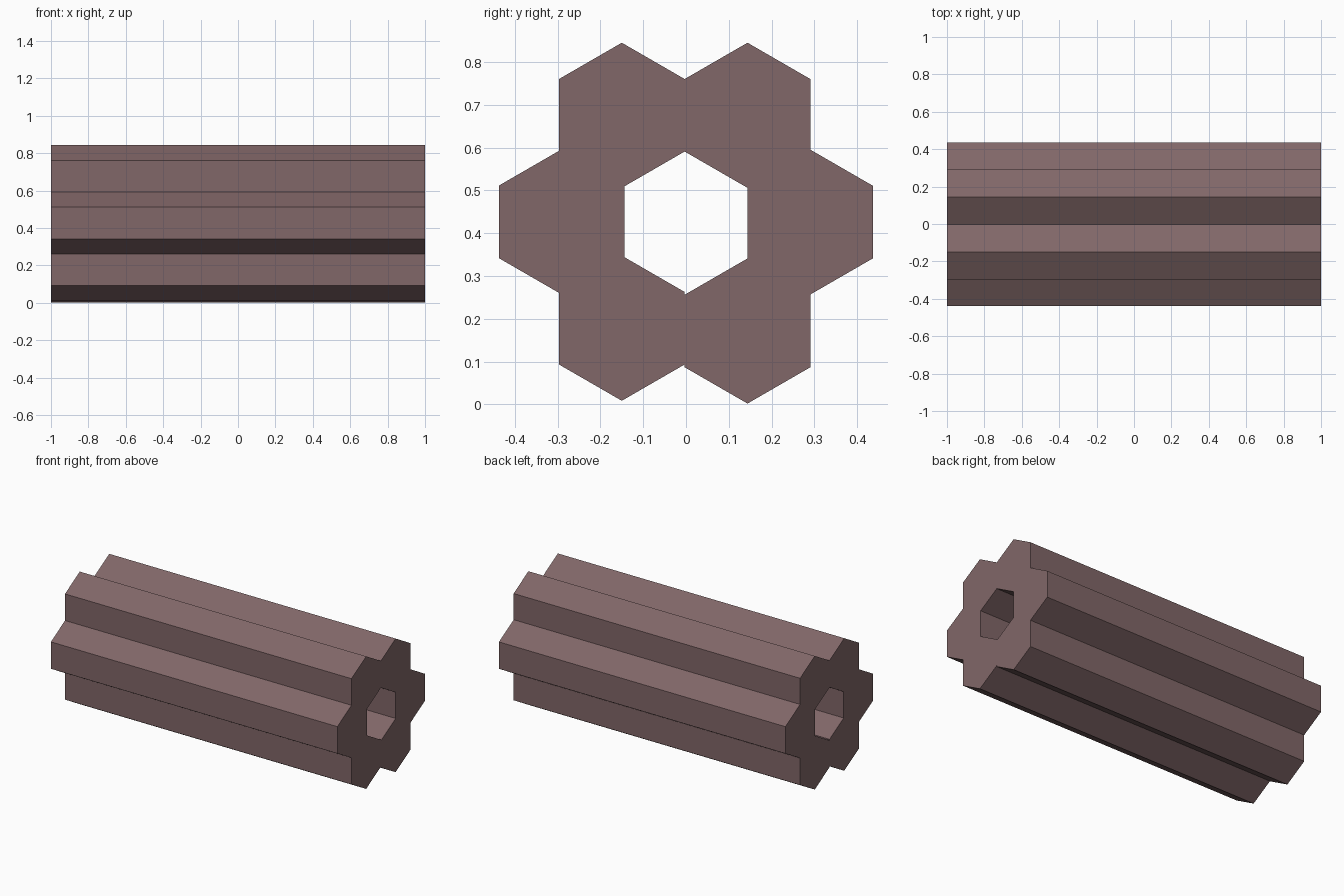
import bpy, bmesh, math

if "Cube" in bpy.data.objects:
    bpy.data.objects.remove(bpy.data.objects["Cube"])

# One dusty mauve-brown material
mat = bpy.data.materials.new("dusty_brown")
mat.diffuse_color = (0.22, 0.135, 0.138, 1)
mat.use_nodes = True
mat.node_tree.nodes["Principled BSDF"].inputs["Base Color"].default_value = mat.diffuse_color

LENGTH = 2.0
RADIUS = 0.1695


def hex_bar(name, y, z):
    """Solid six-sided bar lying along x, with points facing up and down."""
    bm = bmesh.new()
    ring = []
    for i in range(6):
        a = math.radians(90 + 60 * i)
        ring.append(bm.verts.new((-LENGTH / 2, y + RADIUS * math.cos(a),
                                  z + RADIUS * math.sin(a))))
    cap = bm.faces.new(ring)
    ext = bmesh.ops.extrude_face_region(bm, geom=[cap], use_keep_orig=True)
    moved = [g for g in ext["geom"] if isinstance(g, bmesh.types.BMVert)]
    bmesh.ops.translate(bm, verts=moved, vec=(LENGTH, 0, 0))
    bmesh.ops.recalc_face_normals(bm, faces=bm.faces)
    mesh = bpy.data.meshes.new(name)
    bm.to_mesh(mesh)
    bm.free()
    mesh.materials.append(mat)
    obj = bpy.data.objects.new(name, mesh)
    bpy.context.collection.objects.link(obj)
    return obj


# Six bars bundled around an open hexagonal core
bars = {
    "upper_front_bar": (-0.150, 0.6755),
    "upper_back_bar": (0.1437, 0.6755),
    "middle_front_bar": (-0.2905, 0.4265),
    "middle_back_bar": (0.290, 0.426),
    "lower_front_bar": (-0.150, 0.178),
    "lower_back_bar": (0.1437, 0.1715),
}
for name, (y, z) in bars.items():
    hex_bar(name, y, z)
